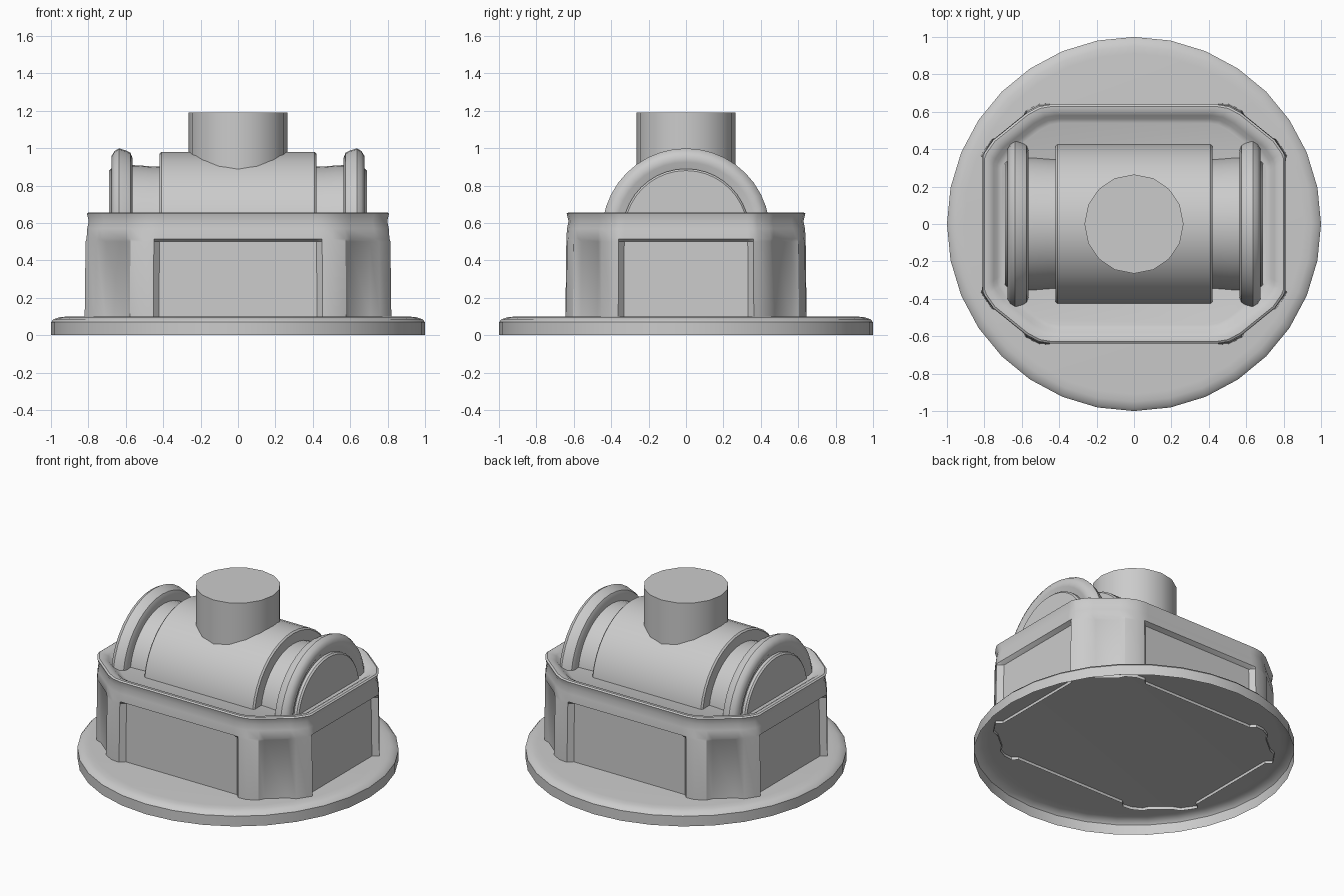
import bpy, bmesh, math

cube = bpy.data.objects.get("Cube")
if cube:
    bpy.data.objects.remove(cube, do_unlink=True)

GREY = (0.6, 0.6, 0.6, 1)
grey = bpy.data.materials.new("light_grey")
grey.use_nodes = True
grey.diffuse_color = GREY
grey.node_tree.nodes["Principled BSDF"].inputs["Base Color"].default_value = GREY


def loft(name, rings, cap_start=True, cap_end=True, angle=35):
    """Skin a stack of closed rings that share a vertex count."""
    bm = bmesh.new()
    loops = [[bm.verts.new(p) for p in ring] for ring in rings]
    n = len(loops[0])
    for a, b in zip(loops, loops[1:]):
        for i in range(n):
            j = (i + 1) % n
            bm.faces.new((a[i], a[j], b[j], b[i]))
    if cap_start:
        bm.faces.new(loops[0][::-1])
    if cap_end:
        bm.faces.new(loops[-1])
    bmesh.ops.recalc_face_normals(bm, faces=bm.faces)
    mesh = bpy.data.meshes.new(name)
    bm.to_mesh(mesh)
    bm.free()
    mesh.materials.append(grey)
    obj = bpy.data.objects.new(name, mesh)
    bpy.context.collection.objects.link(obj)
    bpy.ops.object.select_all(action='DESELECT')
    obj.select_set(True)
    bpy.context.view_layer.objects.active = obj
    bpy.ops.object.shade_smooth_by_angle(angle=math.radians(angle))
    return obj


def circle(r, n):
    return [(r * math.cos(math.tau * i / n), r * math.sin(math.tau * i / n))
            for i in range(n)]


def turned_z(name, profile, n, **caps):
    return loft(name, [[(x, y, z) for x, y in circle(r, n)] for r, z in profile], **caps)


AXIS_Z = 0.55


def turned_x(name, profile, n=40, side=1):
    return loft(name, [[(side * px, y, AXIS_Z + z) for y, z in circle(r, n)]
                       for px, r in profile])


# Open-bottomed round base plate with a softened rim
turned_z("base_plate", [(1, 0), (1, 0.07), (0.985, 0.086), (0.95, 0.097), (0.91, 0.1)],
         32, cap_start=False)

# Housing outlines, one quarter each: recessed panels, then the plain upper wall
RECESSED = [(0.42, 0.61), (0.45, 0.64), (0.51, 0.635), (0.575, 0.6), (0.595, 0.56),
            (0.705, 0.47), (0.755, 0.45), (0.8, 0.385), (0.815, 0.36), (0.78, 0.33)]
PLAIN = [(0.42, 0.64), (0.45, 0.64), (0.51, 0.63), (0.575, 0.595), (0.6, 0.575),
         (0.73, 0.47), (0.755, 0.45), (0.8, 0.385), (0.81, 0.36), (0.81, 0.33)]


def outline(quarter, z, inset=0):
    """Mirror a quarter outline into a full ring, moved inward by inset."""
    q = [(x * (1 - inset / 0.81), y * (1 - inset / 0.64)) for x, y in quarter]
    pts = q + [(x, -y) for x, y in q[::-1]]
    pts += [(-x, -y) for x, y in q] + [(-x, y) for x, y in q[::-1]]
    return [(x, y, z) for x, y in pts]


# Housing with framed panels, a flared lip and a sunken top
levels = [(RECESSED, 0.08, -0.005), (RECESSED, 0.5, 0), (PLAIN, 0.515, 0),
          (PLAIN, 0.57, 0.004), (PLAIN, 0.61, 0.012), (PLAIN, 0.65, 0.002),
          (PLAIN, 0.657, 0.012), (PLAIN, 0.655, 0.035), (PLAIN, 0.64, 0.06),
          (PLAIN, 0.62, 0.078), (PLAIN, 0.61, 0.1)]
loft("housing", [outline(*level) for level in levels], cap_start=False)

# Horizontal drum
turned_x("drum", [(-0.42, 0.42), (-0.41, 0.43), (0.41, 0.43), (0.42, 0.42)])

# Neck, rounded flange and end cap on each side
for side, label in ((1, "left"), (-1, "right")):
    turned_x(label + "_neck", [(0.4, 0.35), (0.46, 0.352), (0.53, 0.358), (0.6, 0.36)],
             side=side)
    turned_x(label + "_flange",
             [(0.57, 0.35), (0.565, 0.4), (0.575, 0.425), (0.6, 0.438), (0.635, 0.449),
              (0.66, 0.435), (0.675, 0.41), (0.675, 0.375), (0.66, 0.35)], side=side)
    turned_x(label + "_end_cap", [(0.62, 0.34), (0.68, 0.34), (0.69, 0.33)], side=side)

# Upright stub on top of the drum
turned_z("top_stub", [(0.265, 0.8), (0.265, 1.19)], 16)
